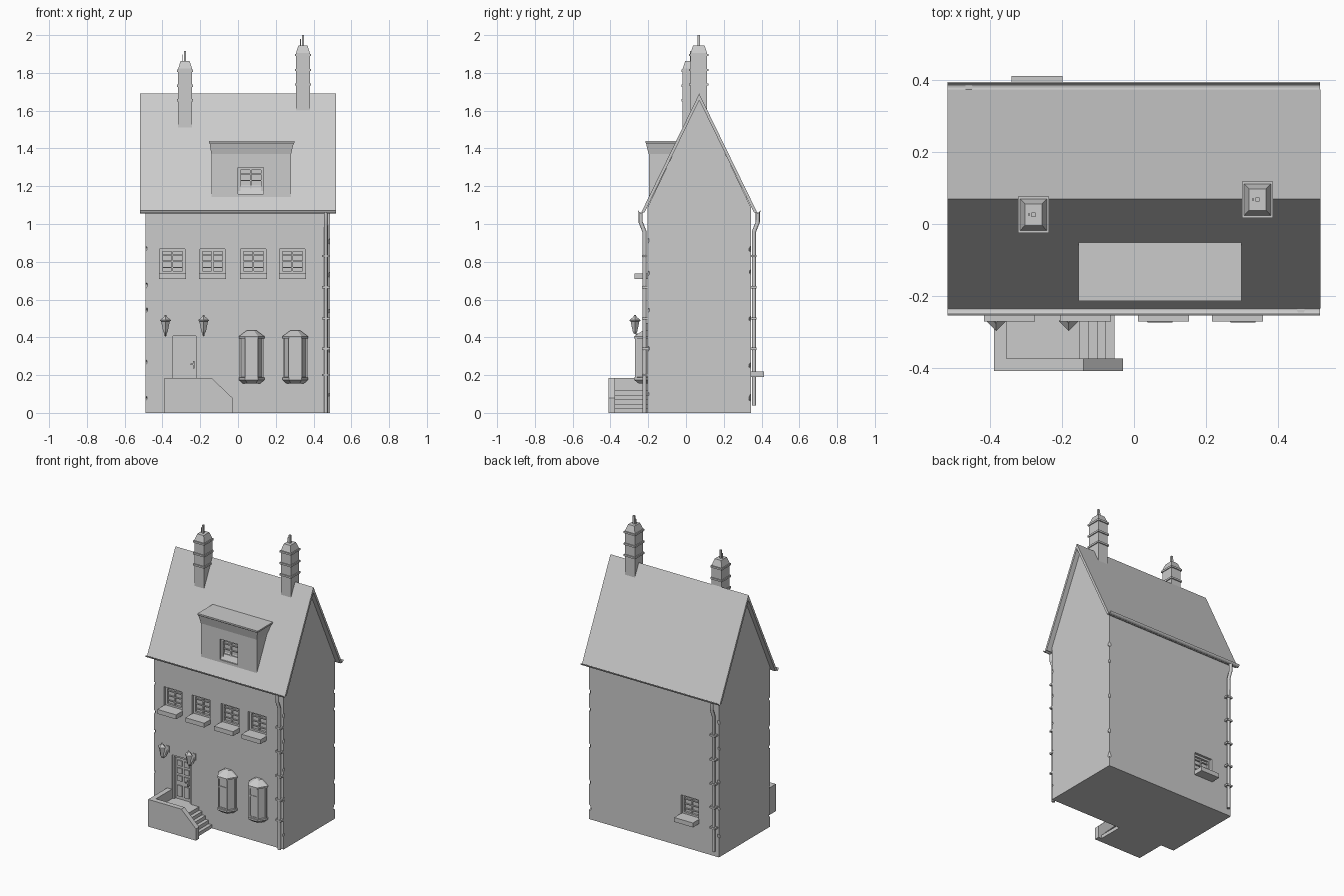
import bpy, bmesh, math, random
from mathutils import Matrix, Vector

if "Cube" in bpy.data.objects:
    bpy.data.objects.remove(bpy.data.objects["Cube"])

random.seed(4)
FRONT, BACK, RIDGE = -0.205, 0.345, 0.07


def finish(name, bm):
    bmesh.ops.recalc_face_normals(bm, faces=bm.faces[:])
    me = bpy.data.meshes.new(name)
    bm.to_mesh(me)
    bm.free()
    ob = bpy.data.objects.new(name, me)
    bpy.context.collection.objects.link(ob)
    return ob


def add_box(bm, x0, x1, y0, y1, z0, z1, rot=None):
    c = Vector(((x0 + x1) / 2, (y0 + y1) / 2, (z0 + z1) / 2))
    m = Matrix.Translation(c) @ (rot or Matrix.Identity(4)) @ Matrix.Diagonal(
        (abs(x1 - x0), abs(y1 - y0), abs(z1 - z0), 1))
    bmesh.ops.create_cube(bm, size=1, matrix=m)


def boxes(name, items):
    bm = bmesh.new()
    for b in items:
        add_box(bm, *b)
    return finish(name, bm)


def loft(name, rings):
    """Skin a stack of equal-length rings and cap both ends."""
    bm = bmesh.new()
    vs = [[bm.verts.new(p) for p in r] for r in rings]
    n = len(vs[0])
    for a, b in zip(vs, vs[1:]):
        for i in range(n):
            j = (i + 1) % n
            bm.faces.new((a[i], a[j], b[j], b[i]))
    bm.faces.new(vs[0])
    bm.faces.new(vs[-1])
    return finish(name, bm)


def prism_x(name, yz, x0, x1):
    return loft(name, [[(x, y, z) for y, z in yz] for x in (x0, x1)])


def rect(x0, x1, y0, y1, z):
    return [(x0, y0, z), (x1, y0, z), (x1, y1, z), (x0, y1, z)]


def tube(name, pts, r):
    cu = bpy.data.curves.new(name, 'CURVE')
    cu.dimensions = '3D'
    cu.bevel_depth, cu.bevel_resolution, cu.use_fill_caps = r, 2, True
    sp = cu.splines.new('POLY')
    sp.points.add(len(pts) - 1)
    for p, q in zip(sp.points, pts):
        p.co = (*q, 1)
    ob = bpy.data.objects.new(name, cu)
    bpy.context.collection.objects.link(ob)
    return ob


def cut(ob, cutter):
    m = ob.modifiers.new("openings", 'BOOLEAN')
    m.object, m.solver = cutter, 'EXACT'
    bpy.context.view_layer.objects.active = ob
    bpy.ops.object.modifier_apply(modifier=m.name)
    bpy.data.objects.remove(cutter)


def window(name, cx, z0, z1, wall, s, sill=True):
    """Sash bars inside a recess; s is the outward y direction."""
    w, ya, yb, yc = 0.0675, wall - s * 0.032, wall - s * 0.016, wall - s * 0.022
    x0, x1 = cx - w, cx + w
    items = [(x0, x0 + 0.014, ya, yb, z0, z1), (x1 - 0.014, x1, ya, yb, z0, z1),
             (x0, x1, ya, yb, z1 - 0.014, z1), (x0, x1, ya, yb, z0, z0 + 0.012),
             (cx - 0.004, cx + 0.004, ya, yc, z0, z1)]
    for k in (1, 2, 3):
        z = z0 + (z1 - z0) * k / 4
        items.append((x0, x1, ya, yc, z - 0.003, z + 0.003))
    boxes(name + "_frame", items)
    if sill:
        boxes(name + "_sill", [(cx - 0.071, cx + 0.071, wall - s * 0.02, wall + s * 0.067, z0 - 0.03, z0)])
    return (x0, x1, wall - s * 0.03, wall + s * 0.03, z0, z1)


# house body with recessed openings and chipped corners
walls = prism_x("walls", [(FRONT, 0), (BACK, 0), (BACK, 1.085), (RIDGE, 1.66), (FRONT, 1.085)], -0.49, 0.488)
holes = [window("upper_window", x, 0.738, 0.868, FRONT, -1) for x in (-0.347, -0.135, 0.082, 0.288)]
holes.append(window("back_window", -0.27, 0.22, 0.35, BACK, 1))
holes.append((-0.355, -0.21, FRONT - 0.03, FRONT + 0.025, 0.12, 0.42))
for x in (-0.49, 0.488):
    for y in (FRONT, BACK):
        for k in range(5):
            z = 0.1 + 0.2 * k + random.uniform(-0.05, 0.05)
            r = random.uniform(0.006, 0.009)
            rot = Matrix.Rotation(math.pi / 4, 4, 'Z') @ Matrix.Rotation(random.uniform(0.3, 1.2), 4, 'Y')
            holes.append((x - r, x + r, y - r, y + r, z - 2 * r, z + 2 * r, rot))
cut(walls, boxes("wall_cutter", holes))

# roof slopes
prism_x("roof", [(-0.235, 1.065), (RIDGE, 1.69), (0.375, 1.065), (0.36, 1.06), (RIDGE, 1.655), (-0.22, 1.06)],
        -0.52, 0.52)

# gutters and downpipes with brackets
for side, y, s, wall, px, foot in (("front", -0.24, -1, FRONT, 0.465, 0.0), ("back", 0.38, 1, BACK, -0.46, 0.04)):
    arc = [math.pi + math.pi * i / 8 for i in range(9)]
    prof = [(y + 0.015 * math.cos(a), 1.071 + 0.015 * math.sin(a)) for a in arc]
    prof += [(y + 0.011 * math.cos(a), 1.071 + 0.011 * math.sin(a)) for a in reversed(arc)]
    prism_x(side + "_gutter", prof, -0.52, 0.518)
    py = wall + s * 0.015
    tube(side + "_downpipe", [(px, y, 1.062), (px, y, 1.01), (px, py, 0.96), (px, py, foot)], 0.011)
    boxes(side + "_pipe_brackets", [(px - 0.021, px + 0.021, wall - s * 0.01, py + s * 0.013, z - 0.006, z + 0.006)
                                    for z in (0.2, 0.34, 0.5, 0.665, 0.83)])

# dormer with flared cornice
dormer = boxes("dormer", [(-0.14, 0.28, -0.197, -0.03, 1.135, 1.385)])
cut(dormer, boxes("dormer_cutter", [window("dormer_window", 0.068, 1.16, 1.30, -0.197, -1, False)]))
loft("dormer_cornice", [rect(-0.141, 0.281, -0.198, -0.05, 1.37), rect(-0.15, 0.294, -0.211, -0.047, 1.425),
                        rect(-0.154, 0.299, -0.215, -0.047, 1.43), rect(-0.154, 0.299, -0.215, -0.047, 1.44)])

# chimneys: shaft, sloped cap, string courses, pot and rod
for name, x, y, base, top in (("left", -0.28, 0.026, 1.5, 1.862), ("right", 0.344, 0.068, 1.6, 1.945)):
    def sq(a, b, z):
        return rect(x - a, x + a, y - b, y + b, z)
    loft(name + "_chimney", [sq(0.037, 0.044, base), sq(0.037, 0.044, top - 0.04), sq(0.024, 0.03, top)])
    boxes(name + "_chimney_bands", [(x - 0.043, x + 0.043, y - 0.051, y + 0.051, z - 0.006, z + 0.006)
                                    for z in (top - 0.05, top - 0.13, top - 0.207)])
    boxes(name + "_chimney_pot", [(x - 0.006, x + 0.006, y - 0.006, y + 0.006, top - 0.01, top + 0.055),
                                  (x - 0.015, x - 0.01, y - 0.003, y + 0.003, top - 0.01, top + 0.035)])

# door leaf, frame and handle
yd = FRONT + 0.025
door = [(-0.355, -0.343, yd, yd - 0.018, 0.12, 0.42), (-0.222, -0.21, yd, yd - 0.018, 0.12, 0.42),
        (-0.355, -0.21, yd, yd - 0.018, 0.408, 0.42)]
for x in (-0.31, -0.258):
    door.append((x - 0.018, x + 0.018, yd, yd - 0.007, 0.14, 0.215))
    door += [(x - 0.018, x + 0.018, yd, yd - 0.007, z, z + 0.036) for z in (0.245, 0.297, 0.349)]
boxes("door", door)
boxes("door_handle", [(-0.239, -0.231, yd, yd - 0.03, 0.235, 0.275), (-0.252, -0.231, yd - 0.02, yd - 0.03, 0.254, 0.262)])

# porch: landing, steps and parapet
porch = [(-0.37, -0.15, -0.38, FRONT + 0.01, 0, 0.12)]
for k in range(4):
    porch.append((-0.16, -0.126 + 0.024 * k, -0.38, FRONT + 0.01, 0, 0.096 - 0.024 * k))
boxes("porch_steps", porch)
boxes("porch_side_wall", [(-0.39, -0.355, -0.38, FRONT + 0.01, 0, 0.185)])
loft("porch_front_wall", [[(x, y, z) for x, z in ((-0.39, 0), (-0.03, 0), (-0.03, 0.08), (-0.14, 0.185), (-0.39, 0.185))]
                          for y in (-0.41, -0.375)])

# bay windows: stepped half-hexagon stack with corner posts
for cx in (0.072, 0.303):
    def hexa(w, d, z):
        return [(cx - w, FRONT + 0.01, z), (cx - w, FRONT - 0.012, z), (cx - w * 0.5, FRONT - d, z),
                (cx + w * 0.5, FRONT - d, z), (cx + w, FRONT - 0.012, z), (cx + w, FRONT + 0.01, z)]
    loft("bay_window", [hexa(*r) for r in ((0.045, 0.045, 0.155), (0.068, 0.07, 0.175), (0.068, 0.07, 0.187),
                                           (0.059, 0.06, 0.189), (0.059, 0.06, 0.393), (0.068, 0.07, 0.395),
                                           (0.068, 0.07, 0.405), (0.025, 0.022, 0.437))])
    posts = [(x - 0.005, x + 0.005, y - 0.005, y + 0.005, 0.18, 0.4) for x, y, _ in hexa(0.06, 0.06, 0)[1:5]]
    boxes("bay_posts", posts + [(cx - 0.03, cx + 0.03, FRONT - 0.05, FRONT - 0.064, z, z + 0.01)
                                for z in (0.187, 0.33, 0.386)])

# wall lanterns on brackets
for x in (-0.384, -0.182):
    yl = -0.27
    loft("lantern", [[(x + r, yl, z), (x, yl + r, z), (x - r, yl, z), (x, yl - r, z)] for r, z in (
        (0.006, 0.42), (0.012, 0.43), (0.023, 0.485), (0.028, 0.486), (0.028, 0.492), (0.009, 0.508), (0.004, 0.518))])
    tube("lantern_bracket", [(x, FRONT + 0.005, 0.455), (x, -0.225, 0.42), (x, -0.25, 0.41), (x, yl, 0.424)], 0.005)
    boxes("lantern_plate", [(x - 0.01, x + 0.01, FRONT + 0.005, FRONT - 0.006, 0.43, 0.475)])
